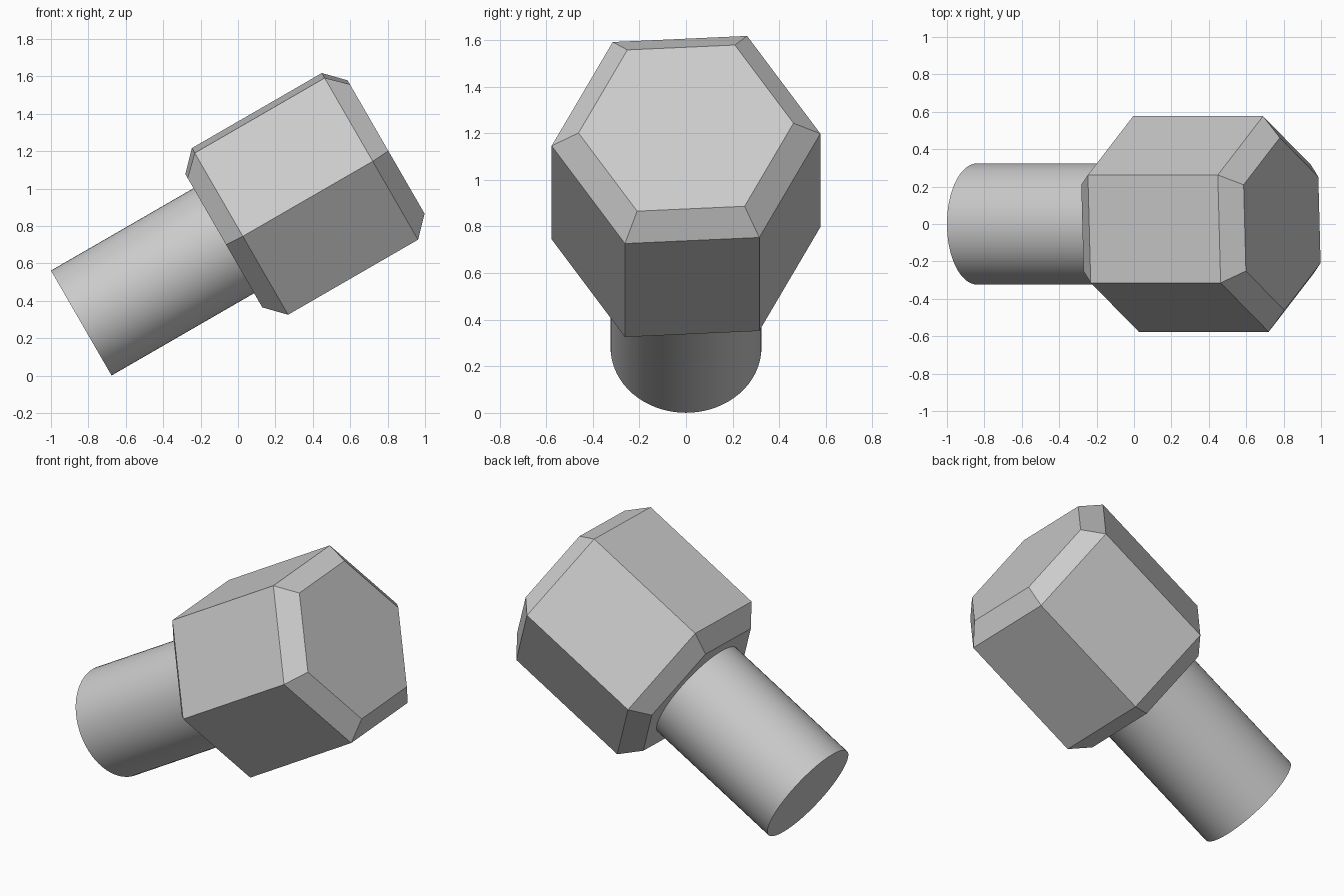
import bpy, bmesh
from math import sin, cos, radians
from mathutils import Vector

if "Cube" in bpy.data.objects:
    bpy.data.objects.remove(bpy.data.objects["Cube"])

TILT = radians(60)                       # bolt axis leans toward +x
BASE = Vector((-0.838, 0, 0.281))        # centre of the shank's free end
AXIS = Vector((sin(TILT), 0, cos(TILT)))
HEAD_START, HEAD_END, CHAMFER = 0.88, 1.882, 0.1
APOTHEM, SHANK_R = 0.5, 0.324

# Shank: smooth round rod reaching into the head
length = HEAD_START + CHAMFER
bpy.ops.mesh.primitive_cylinder_add(vertices=64, radius=SHANK_R, depth=length,
                                    location=BASE + AXIS * length / 2,
                                    rotation=(0, TILT, 0))
shank = bpy.context.object
shank.name = "shank"
bpy.ops.object.shade_smooth_by_angle(angle=radians(30))


# Head: hexagonal prism, both ends chamfered, turned slightly about its axis
def hex_ring(bm, apothem, height):
    r = apothem / cos(radians(30))
    angles = [radians(3 + 60 * k) for k in range(6)]
    return [bm.verts.new((-r * sin(a), r * cos(a), height)) for a in angles]


bm = bmesh.new()
rings = [hex_ring(bm, APOTHEM - CHAMFER, HEAD_START),
         hex_ring(bm, APOTHEM, HEAD_START + CHAMFER),
         hex_ring(bm, APOTHEM, HEAD_END - CHAMFER),
         hex_ring(bm, APOTHEM - CHAMFER, HEAD_END)]
for low, high in zip(rings, rings[1:]):
    for i in range(6):
        j = (i + 1) % 6
        bm.faces.new((low[i], low[j], high[j], high[i]))
bm.faces.new(rings[0])
bm.faces.new(rings[-1])
bmesh.ops.recalc_face_normals(bm, faces=bm.faces)
mesh = bpy.data.meshes.new("hex_head")
bm.to_mesh(mesh)
bm.free()
head = bpy.data.objects.new("hex_head", mesh)
bpy.context.collection.objects.link(head)
head.location = BASE
head.rotation_euler = (0, TILT, 0)
